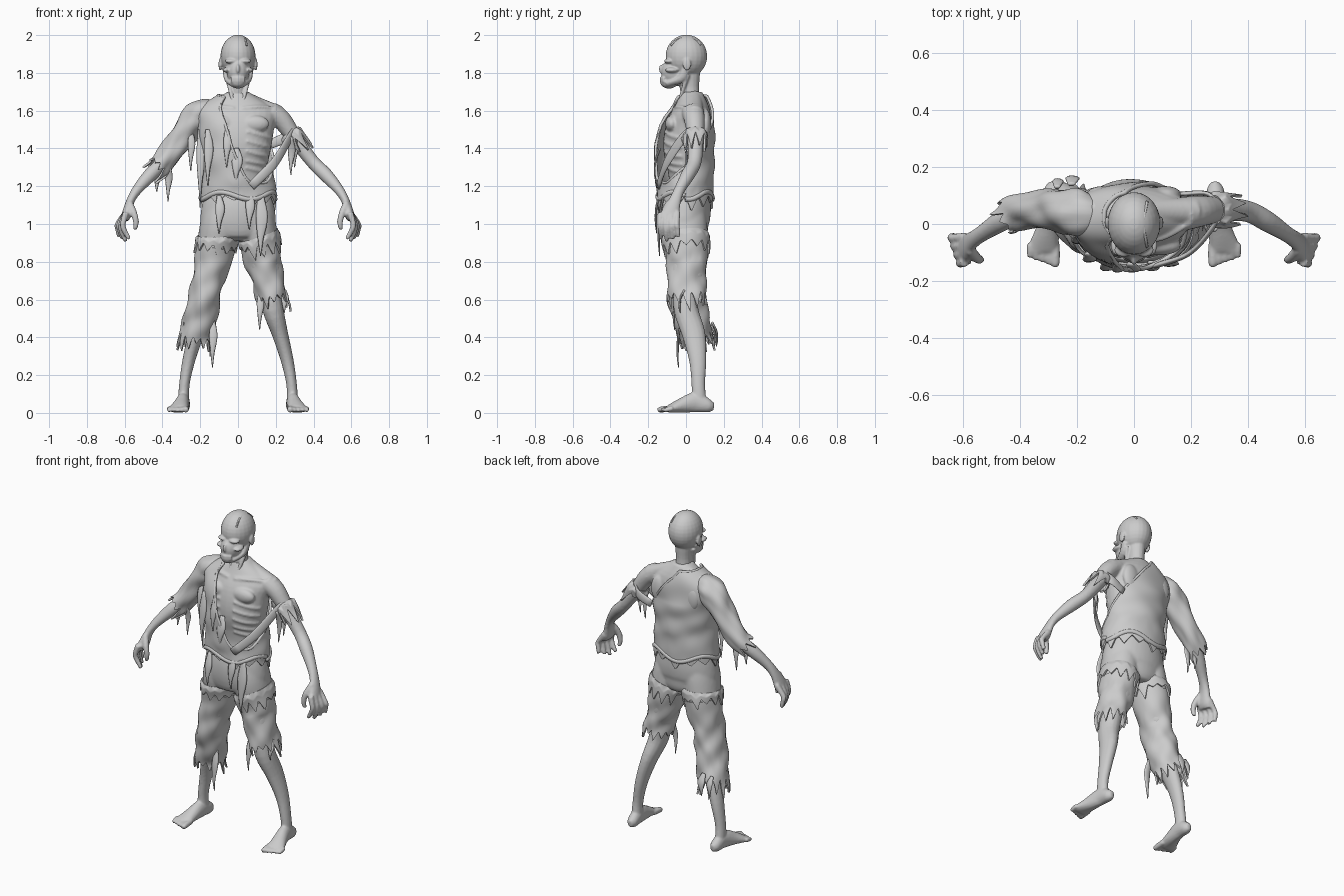
import bpy, bmesh, math, random
from mathutils import Vector, Matrix

random.seed(4)
if "Cube" in bpy.data.objects:
    bpy.data.objects.remove(bpy.data.objects["Cube"])

grey = bpy.data.materials.new("plain grey")
grey.use_nodes = True
grey.diffuse_color = (.6, .6, .6, 1)
grey.node_tree.nodes["Principled BSDF"].inputs["Base Color"].default_value = grey.diffuse_color
FRONT, UP = Vector((0, -1, 0)), Vector((0, 0, 1))


def spline(points, u):
    """Smooth interpolation through (x, y, z, width, depth) stations."""
    last = len(points) - 1
    u = min(max(u, 0), last)
    i = min(int(u), last - 1)
    t = u - i
    get = lambda k: Vector(points[k])
    b, c = get(i), get(i + 1)
    a = get(i - 1) if i else 2 * b - c
    d = get(i + 2) if i + 2 <= last else 2 * c - b
    return b + t / 2 * ((c - a) + t * ((2 * a - 5 * b + 4 * c - d) + t * (3 * (b - c) + d - a)))


def surface(points, angle, u, ref=FRONT, bulge=0):
    here = spline(points, u)
    tangent = Vector((spline(points, u + .05) - spline(points, u - .05))[:3])
    side = tangent.cross(ref).normalized()
    front = side.cross(tangent).normalized()
    return Vector(here[:3]) + side * math.cos(angle) * (here[3] + bulge) \
        + front * math.sin(angle) * (here[4] + bulge)


def skin_rings(bm, rings, closed):
    rows = [[bm.verts.new(p) for p in ring] for ring in rings]
    count = len(rows[0])
    for low, high in zip(rows, rows[1:]):
        for j in range(count):
            k = (j + 1) % count
            bm.faces.new((low[j], low[k], high[k], high[j]))
    if closed:
        bm.faces.new(rows[0][::-1])
        bm.faces.new(rows[-1])


def tube(bm, points, ref=FRONT, sides=16, steps=4):
    total = (len(points) - 1) * steps
    skin_rings(bm, [[surface(points, math.tau * j / sides, i / steps, ref) for j in range(sides)]
                    for i in range(total + 1)], True)


def ball(bm, center, radii):
    matrix = Matrix.Translation(center) @ Matrix.Diagonal((*radii, 1))
    bmesh.ops.create_uvsphere(bm, u_segments=24, v_segments=16, radius=1, matrix=matrix)


def flip(points, s):
    return [(s * p[0], *p[1:]) for p in points]


def finish(bm, name, voxel=0, thickness=0):
    bmesh.ops.recalc_face_normals(bm, faces=bm.faces)
    for face in bm.faces:
        face.smooth = True
    mesh = bpy.data.meshes.new(name)
    bm.to_mesh(mesh)
    bm.free()
    mesh.materials.append(grey)
    obj = bpy.data.objects.new(name, mesh)
    bpy.context.collection.objects.link(obj)
    if voxel:
        remesh = obj.modifiers.new("blend", 'REMESH')
        remesh.mode, remesh.voxel_size, remesh.use_smooth_shade = 'VOXEL', voxel, True
        relax = obj.modifiers.new("relax", 'SMOOTH')
        relax.factor, relax.iterations = .5, 4
    if thickness:
        shell = obj.modifiers.new("thickness", 'SOLIDIFY')
        shell.thickness, shell.offset = thickness, 0
        split = obj.modifiers.new("crisp rim", 'EDGE_SPLIT')
        split.split_angle = math.radians(55)


def rag(base, depth, teeth):
    """Torn edge: uneven triangular teeth around the circumference."""
    lengths = [random.uniform(.15, 1) for _ in range(teeth)]

    def edge(angle):
        f = angle / math.tau * teeth
        return base + depth * lengths[int(f) % teeth] * (1 - abs(2 * (f % 1) - 1))
    return edge


def cloth(name, points, start, end, flare=0, fold=.004, columns=120, rows=20):
    """Thin wrap between two edge functions, standing off by flare away from its start."""
    bm = bmesh.new()
    rings = []
    for i in range(rows + 1):
        t, ring = i / rows, []
        for j in range(columns):
            a = math.tau * j / columns
            u = start(a) + (end(a) - start(a)) * t
            wave = math.sin(3 * a + 4 * u) + .6 * math.sin(5 * a - 3 * u)
            ring.append(surface(points, a, u, FRONT, min(1, 3 * t) * (flare + fold * wave)))
        rings.append(ring)
    skin_rings(bm, rings, False)
    finish(bm, name, thickness=.01)
    return rings


# Shared stations for limbs and torso (x, y, z, width, depth)
arm = [(.17, .035, 1.595, .055, .06), (.232, .045, 1.55, .052, .055), (.3, .05, 1.455, .042, .044),
       (.395, .045, 1.33, .036, .038), (.465, .01, 1.26, .037, .037), (.535, -.035, 1.18, .027, .029),
       (.57, -.06, 1.12, .022, .034), (.59, -.085, 1.05, .026, .05), (.6, -.09, 1.02, .018, .045)]
shin = [(.16, 0, .7, .06, .07), (.185, 0, .55, .056, .065), (.222, .04, .42, .043, .062),
        (.26, .062, .28, .034, .046), (.284, .065, .15, .028, .036), (.288, .07, .05, .03, .04)]
foot = [(.283, .148, .035, .014, .02), (.285, .118, .038, .031, .036), (.29, .05, .055, .034, .053),
        (.302, -.02, .04, .042, .04), (.318, -.085, .022, .053, .022), (.32, -.1, .018, .05, .015)]
torso = [(0, -.01, 1, .17, .11), (0, -.005, 1.1, .16, .105), (0, .01, 1.2, .145, .1),
         (0, .015, 1.3, .155, .115), (0, .01, 1.4, .175, .13), (0, .015, 1.5, .19, .125),
         (0, .03, 1.6, .2, .1), (0, .03, 1.7, .055, .055)]

# Bare torso with arms and hands
bm = bmesh.new()
tube(bm, torso, sides=32)
for s in (-1, 1):
    tube(bm, flip(arm, s))
    tube(bm, flip([(.02, .045, 1.67, .04, .04), (.12, .045, 1.625, .04, .045), (.21, .045, 1.58, .05, .05)], s))
    tube(bm, flip([(.02, -.062, 1.61, .012, .012), (.11, -.045, 1.62, .01, .01), (.21, .015, 1.61, .012, .012)], s))
    ball(bm, (s * .09, -.075, 1.53), (.075, .035, .045))
    ball(bm, (s * .11, .105, 1.53), (.055, .028, .08))
    for k in range(5):  # ribs
        rib = []
        for angle in range(15, 90, 15):
            a = math.radians(angle if s > 0 else 180 - angle)
            p = surface(torso, a, 4.9 - .45 * k - .4 * math.cos(math.radians(angle)), FRONT, -.003)
            rib.append((*p, .01, .01))
        tube(bm, rib, UP, sides=8)
    for k in range(4):  # fingers, fanned from front to back
        y, drop = -.135 + .03 * k, .012 * abs(k - 1)
        tube(bm, flip([(.593, y, 1.06, .018, .016), (.61 + .009 * k, y - .004, 1, .015, .015),
                       (.602 + .012 * k, y, .955 + drop, .015, .014),
                       (.575 + .018 * k, y + .004, .908 + drop, .011, .011)], s), sides=10)
    tube(bm, flip([(.575, -.09, 1.11, .019, .019), (.552, -.118, 1.06, .018, .018),
                   (.54, -.125, 1.01, .016, .015), (.545, -.12, .97, .011, .011)], s), sides=10)
finish(bm, "torso_and_arms", voxel=.007)

# Gaunt head and neck
bm = bmesh.new()
ball(bm, (0, .002, 1.888), (.093, .11, .114))
ball(bm, (0, -.06, 1.805), (.06, .072, .075))
ball(bm, (0, -.055, 1.765), (.05, .07, .035))
ball(bm, (0, -.09, 1.75), (.042, .046, .033))
ball(bm, (0, -.124, 1.82), (.011, .02, .026))
tube(bm, [(0, .035, 1.6, .07, .06), (0, .02, 1.7, .045, .05), (0, .015, 1.8, .05, .06)])
for s in (-1, 1):
    ball(bm, (s * .036, -.09, 1.862), (.034, .026, .013))
    ball(bm, (s * .058, -.075, 1.815), (.024, .036, .014))
    ball(bm, (s * .094, .005, 1.845), (.009, .022, .034))
    tube(bm, flip([(.068, 0, 1.82, .014, .022), (.058, -.03, 1.765, .014, .022), (.028, -.1, 1.74, .014, .02)], s))
    tube(bm, flip([(.06, .01, 1.79, .012, .012), (.04, -.02, 1.7, .01, .01), (.015, -.045, 1.61, .01, .01)], s))
    for k in range(4):  # teeth
        for z in (1.757, 1.771):
            ball(bm, (s * (.005 + .01 * k), -.134 + .005 * k, z), (.005, .006, .008))
finish(bm, "head_and_neck", voxel=.005)

# Torn edge of scalp
bm = bmesh.new()
scalp = []
for k in range(7):
    a = math.radians(35 + 18 * k)
    scalp.append((.04 + .006 * math.sin(3 * a), -.098 * math.cos(a), 1.888 + .1 * math.sin(a), .005, .005))
tube(bm, scalp, Vector((1, 0, 0)), sides=8)
finish(bm, "scalp_tear")

# Bare lower legs and feet
for side, s in (("left", 1), ("right", -1)):
    bm = bmesh.new()
    tube(bm, flip(shin, s))
    tube(bm, flip(foot, s), UP)
    for k in range(5):  # toes
        x, tip = .276 + .022 * k, -.15 + .008 * k
        size = .017 if k == 0 else .013
        tube(bm, flip([(x, -.07, .024, size, size), (x, tip + .02, .018, size, size),
                       (x, tip, .013, size * .7, size * .7)], s), UP, sides=10)
    finish(bm, side + "_leg_and_foot", voxel=.006)

# Trousers: seat blended into both thighs, torn legs and a torn outer layer
trouser = [(.1, -.01, 1, .1, .122), (.115, 0, .9, .1, .115), (.133, .005, .8, .094, .103),
           (.16, .002, .7, .078, .098), (.18, .008, .6, .08, .1), (.2, .028, .5, .084, .09),
           (.226, .05, .4, .084, .088), (.235, .07, .3, .09, .1)]
bm = bmesh.new()
tube(bm, [(0, 0, 1.17, .175, .13), (0, -.008, 1.08, .194, .14), (0, -.01, 1, .198, .134),
          (0, 0, .94, .16, .115), (0, 0, .91, .08, .08)], sides=40)
for s in (-1, 1):
    tube(bm, flip([(.09, -.01, 1.1, .085, .11)] + trouser[:4], s), sides=32)
finish(bm, "trouser_seat", voxel=.009)
for side, s, length in (("left", 1, 3.7), ("right", -1, 5.8)):
    path = flip(trouser, s)
    cloth(side + "_trouser_leg", path, lambda a: 1.2, rag(length, 1.2, 13), rows=36)
    cloth(side + "_outer_rag", path, lambda a: .6 + .2 * math.cos(a), rag(1, .9, 13), flare=.009, fold=.002)

# One-shouldered shirt, its upper edge given as height by angle
shirt = [(0, -.01, 1, .2, .14), (0, -.005, 1.1, .198, .143), (0, -.005, 1.2, .193, .147),
         (0, -.008, 1.3, .186, .152), (0, -.006, 1.4, .195, .153), (0, .005, 1.5, .212, .145),
         (0, .025, 1.6, .215, .117), (0, .03, 1.7, .075, .072)]
neckline = [(0, 1.3), (40, 1.22), (75, 1.23), (98, 1.38), (112, 1.55), (124, 1.67), (180, 1.68),
            (255, 1.68), (280, 1.61), (310, 1.49), (335, 1.39), (360, 1.3)]


def shirt_top(angle):
    deg = math.degrees(angle)
    for (a, za), (b, zb) in zip(neckline, neckline[1:]):
        if deg <= b:
            return (za + (zb - za) * (deg - a) / (b - a) - 1) * 10


rings = cloth("torn_shirt", shirt, rag(1.5, -.9, 13), shirt_top, fold=.003, rows=36)
sleeve = flip([(.1, .035, 1.6, .035, .04)] + arm, -1)
cloth("right_sleeve", sleeve, lambda a: .3, rag(4.3, 1.2, 9), flare=.02)
cloth("left_arm_rag", arm, lambda a: 1.7, rag(2, .7, 8), flare=.014, fold=.003)

# Rolled shirt edges and the strap slung round the left arm
bm = bmesh.new()
edge = [(*p, .008, .008) for p in rings[-1][::3]]
tube(bm, edge + edge[:1], Vector((.3, .2, 1)), sides=8, steps=2)
hem = [(*surface(shirt, math.tau * k / 24, 1.5 + .2 * math.sin(k)), .013, .014) for k in range(25)]
tube(bm, hem, UP, sides=8)
tube(bm, [(.07, -.148, 1.2, .01, .024), (.19, -.105, 1.32, .009, .026), (.27, -.02, 1.45, .009, .026),
          (.298, .05, 1.495, .009, .028), (.258, .105, 1.46, .009, .028), (.165, .105, 1.42, .009, .024)], UP)
finish(bm, "shirt_edges_and_strap")

# Hanging strips of cloth: x, y, top, length, half width
strips = [(-.2, -.06, 1.5, .38, .025), (-.16, -.125, 1.5, .3, .025), (-.06, -.16, 1.5, .2, .022),
          (-.01, -.16, 1.4, .18, .03), (-.25, -.02, 1.5, .22, .02), (-.37, .03, 1.32, .2, .02),
          (-.43, .02, 1.3, .13, .02), (.28, 0, 1.46, .2, .02), (.3, .02, 1.46, .16, .018),
          (.12, -.14, 1.15, .32, .032), (.06, -.155, 1.17, .2, .025), (-.1, -.155, 1.15, .2, .025),
          (-.135, -.04, .5, .26, .022), (-.28, .02, .48, .13, .02), (.115, -.06, .65, .21, .02),
          (.245, -.03, .65, .12, .02), (-.22, .16, .48, .13, .025), (-.27, .15, .47, .12, .02)]
bm = bmesh.new()
for x, y, top, length, w in strips:
    inward = -math.copysign(.022, y)
    tube(bm, [(x, y + inward, top, w * .5, .006), (x + w * .2, y, top - length * .35, w, .006),
              (x, y - inward * .2, top - length * .7, w * .5, .006), (x, y, top - length, .002, .002)], sides=8)
finish(bm, "hanging_strips")
